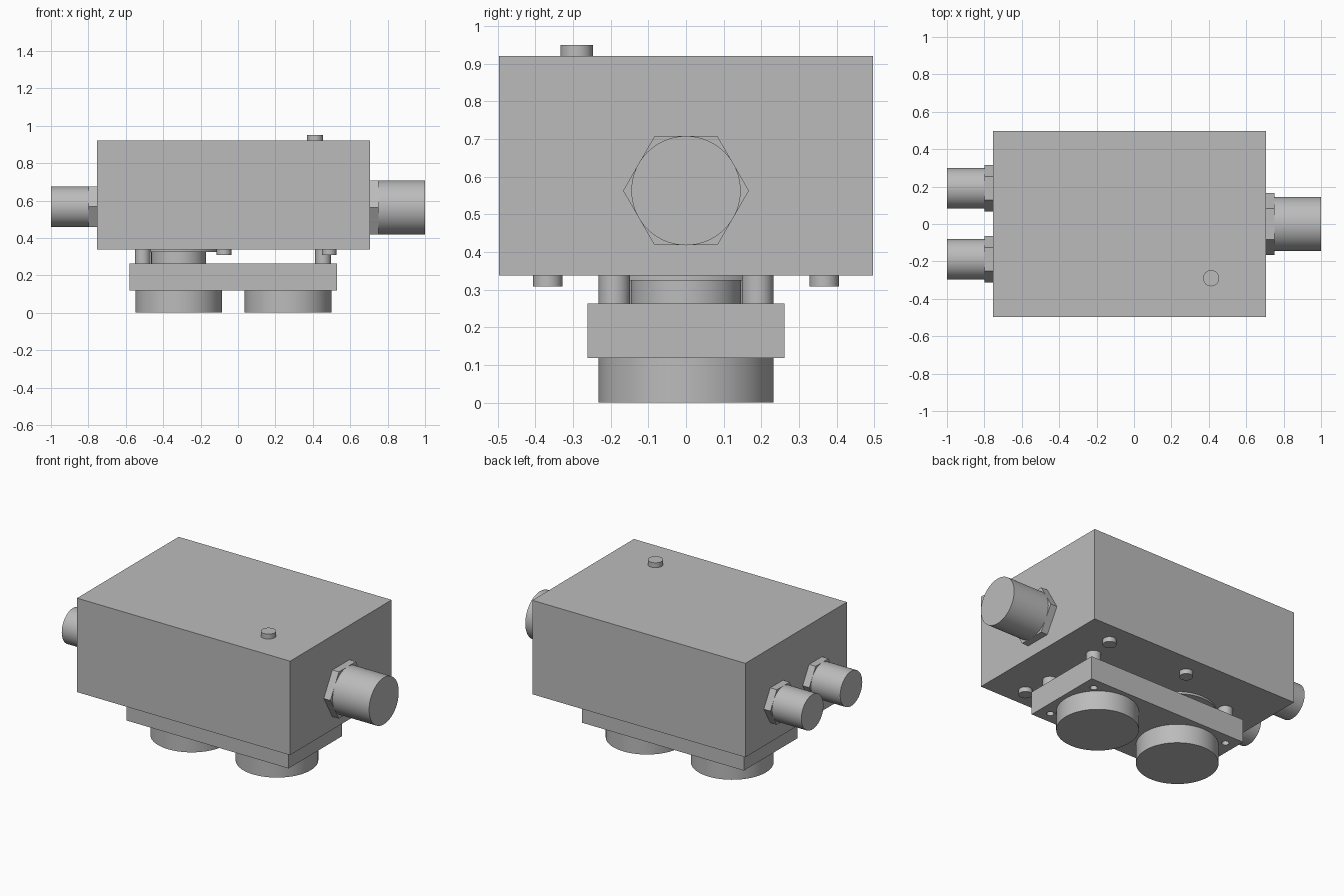
import bpy
import math

cube = bpy.data.objects.get("Cube")
if cube:
    bpy.data.objects.remove(cube, do_unlink=True)

grey = bpy.data.materials.new("plain grey")
grey.use_nodes = True
COLOUR = (0.5, 0.5, 0.5, 1)
grey.diffuse_color = COLOUR
grey.node_tree.nodes["Principled BSDF"].inputs["Base Color"].default_value = COLOUR


def finish(name, smooth=False):
    obj = bpy.context.object
    obj.name = name
    obj.data.materials.append(grey)
    bpy.ops.object.transform_apply(location=False, rotation=True, scale=True)
    if smooth:
        bpy.ops.object.shade_smooth_by_angle(angle=math.radians(30))
    return obj


def box(name, lo, hi):
    centre = [(a + b) / 2 for a, b in zip(lo, hi)]
    bpy.ops.mesh.primitive_cube_add(size=1, location=centre)
    bpy.context.object.scale = [b - a for a, b in zip(lo, hi)]
    return finish(name)


def post(name, x, y, r, z0, z1, sides=64):
    """Upright cylinder."""
    bpy.ops.mesh.primitive_cylinder_add(vertices=sides, radius=r, depth=z1 - z0,
                                        location=(x, y, (z0 + z1) / 2))
    return finish(name, True)


def barrel(name, x0, x1, y, z, r, sides=64):
    """Cylinder or hexagonal nut lying along x."""
    bpy.ops.mesh.primitive_cylinder_add(vertices=sides, radius=r, depth=abs(x1 - x0),
                                        location=((x0 + x1) / 2, y, z),
                                        rotation=(0, math.pi / 2, 0))
    obj = bpy.context.object
    if sides == 6:  # corners point sideways, flats face up and down
        obj.rotation_euler = (math.pi / 2, 0, math.pi / 2)
        obj.rotation_euler.rotate_axis("Z", math.pi / 6)
    return finish(name, sides > 6)


# Housing and top button
box("housing", (-0.755, -0.497, 0.338), (0.705, 0.497, 0.92))
post("top_button", 0.412, -0.29, 0.043, 0.915, 0.95)

# Side connectors with their nuts
barrel("large_nut", 0.70, 0.75, 0, 0.563, 0.167, 6)
barrel("large_connector", 0.70, 1.0, 0, 0.563, 0.145)
for side, y in (("left", 0.191), ("right", -0.189)):
    barrel(side + "_small_nut", -0.75, -0.80, y, 0.567, 0.125, 6)
    barrel(side + "_small_connector", -0.75, -1.0, y, 0.567, 0.108)

# Lower plate with two round pads
plate = box("lower_plate", (-0.58, -0.262, 0.119), (0.53, 0.262, 0.264))
for name, x in (("pad_outer", -0.317), ("pad_inner", 0.267)):
    post(name, x, 0, 0.232, 0, 0.12, 96)

# Neck and flange joining the plate to the housing
post("neck", -0.317, 0, 0.147, 0.26, 0.33)
post("neck_flange", -0.317, 0, 0.22, 0.325, 0.34, 96)

# Spacer posts, with a screw hole under each
for x in (-0.51, 0.455):
    for y in (-0.19, 0.19):
        post("spacer_post", x, y, 0.042, 0.26, 0.34, 32)
        cutter = post("hole_cutter", x, y, 0.021, 0.05, 0.25, 24)
        cutter.hide_render = True
        cutter.hide_viewport = True
        cut = plate.modifiers.new("screw_hole", "BOOLEAN")
        cut.operation = "DIFFERENCE"
        cut.object = cutter
        cut.solver = "EXACT"

# Small feet under the housing
for x in (-0.075, 0.487):
    for y in (-0.367, 0.367):
        post("foot", x, y, 0.039, 0.308, 0.34, 32)
